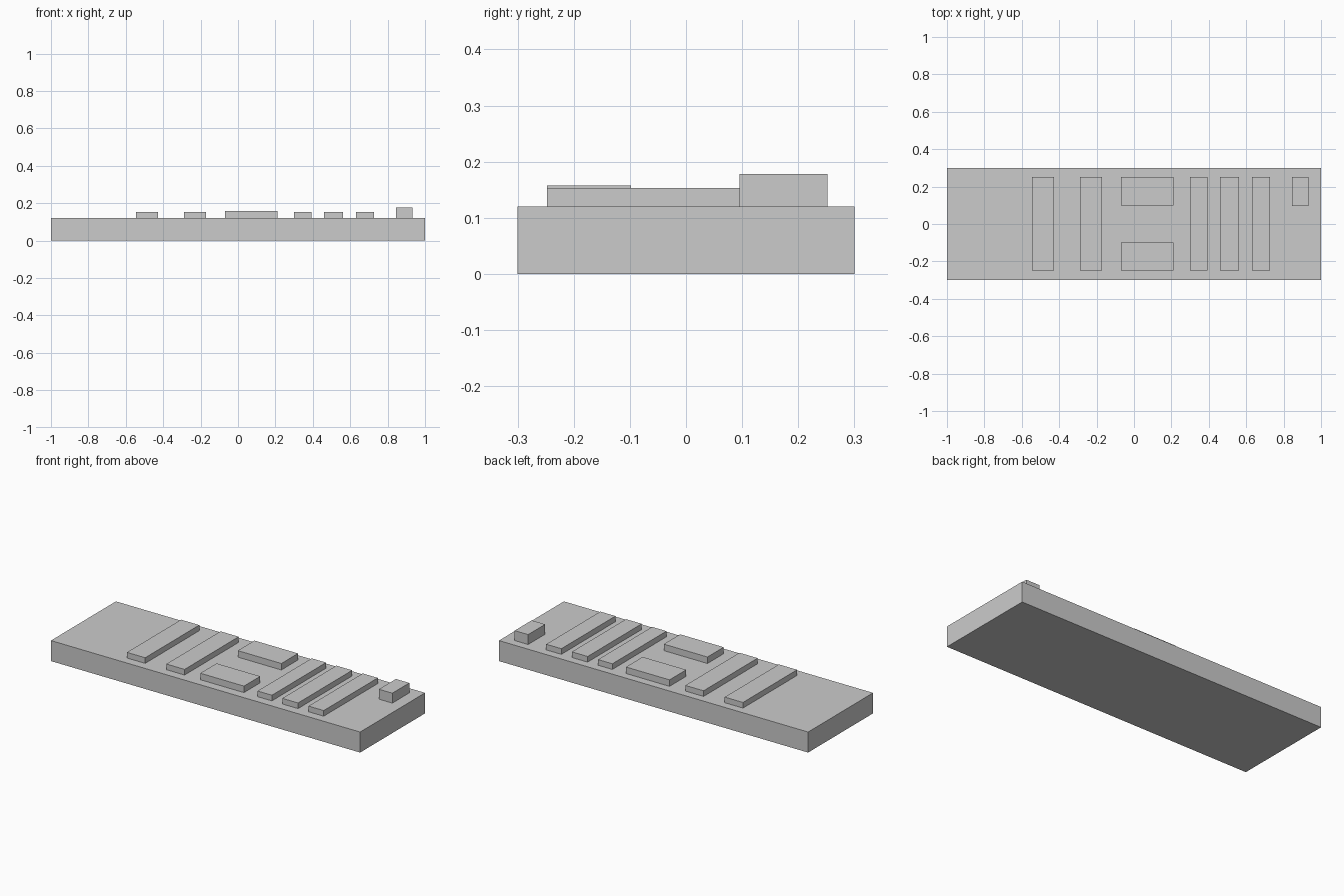
import bpy
import bmesh
from mathutils import Matrix, Vector

if "Cube" in bpy.data.objects:
    bpy.data.objects.remove(bpy.data.objects["Cube"])


def box(name, x, y, z):
    """Box spanning the (min, max) ranges on each axis, origin at its centre."""
    size = [b - a for a, b in (x, y, z)]
    bm = bmesh.new()
    bmesh.ops.create_cube(bm, size=1, matrix=Matrix.Diagonal(size + [1]))
    mesh = bpy.data.meshes.new(name)
    bm.to_mesh(mesh)
    bm.free()
    obj = bpy.data.objects.new(name, mesh)
    obj.location = Vector([(a + b) / 2 for a, b in (x, y, z)])
    bpy.context.collection.objects.link(obj)
    return obj


TOP = 0.12  # upper face of the base slab

# Base slab
box("base_slab", (-1, 1), (-0.3, 0.3), (0, TOP))

# Full-width raised bars: two wide on the left, three narrow on the right
bars = [(-0.545, -0.427), (-0.29, -0.172), (0.30, 0.393), (0.46, 0.562), (0.63, 0.728)]
for i, x in enumerate(bars, 1):
    box(f"cross_bar_{i}", x, (-0.248, 0.252), (TOP, 0.153))

# Pair of short pads, front and back
for name, y in (("front_pad", (-0.248, -0.098)), ("back_pad", (0.098, 0.252))):
    box(name, (-0.07, 0.212), y, (TOP, 0.158))

# Taller block in the back right corner
box("corner_block", (0.845, 0.932), (0.095, 0.252), (TOP, 0.178))
